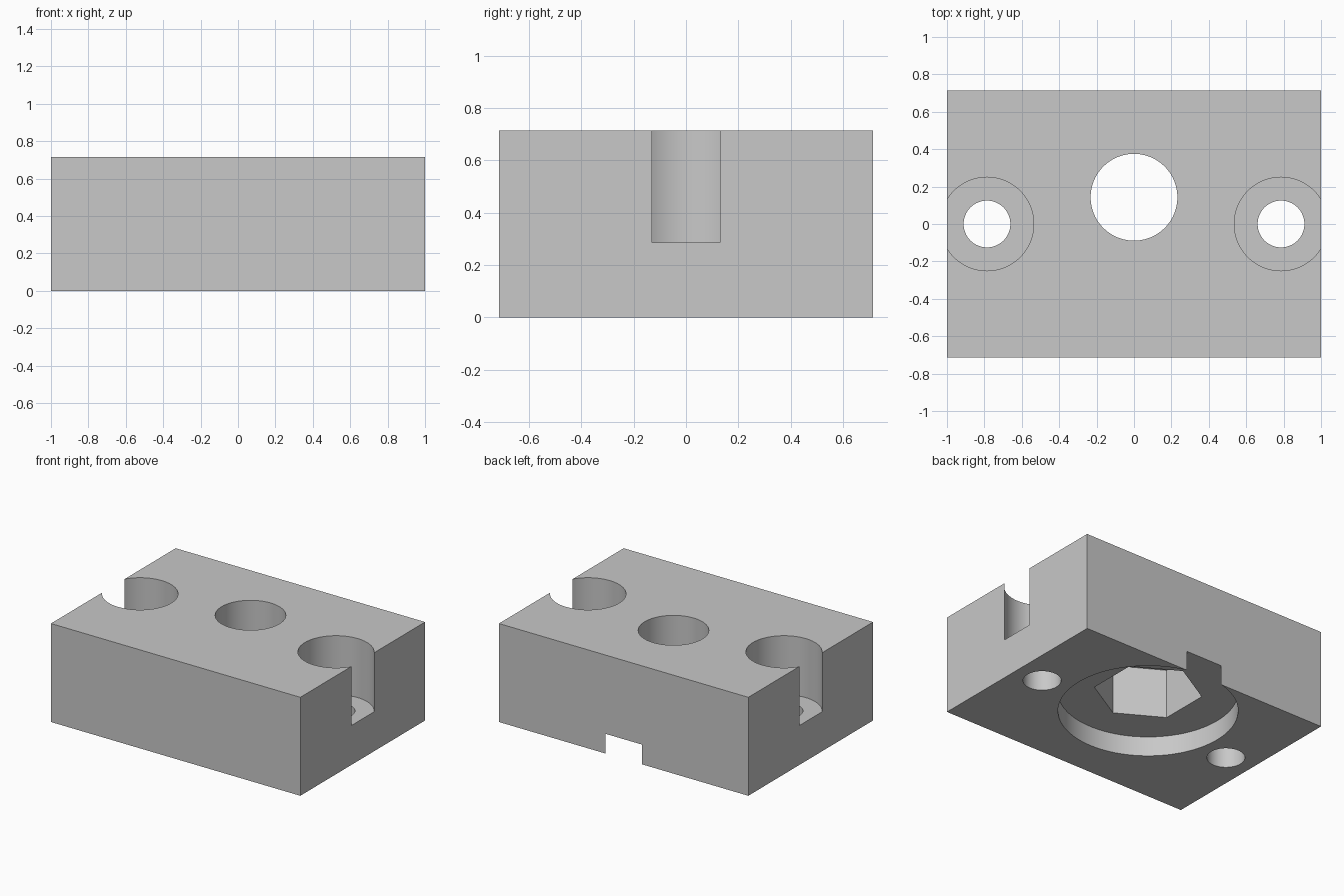
import bpy
import math

if "Cube" in bpy.data.objects:
    bpy.data.objects.remove(bpy.data.objects["Cube"], do_unlink=True)

WIDTH, DEPTH, HEIGHT = 2.0, 1.429, 0.714
BORE_X = 0.786      # screw hole offset from the centre
CENTRE_Y = 0.143    # shared axis of central hole, nut pocket and recess

# Material
grey = bpy.data.materials.new("plain grey")
grey.use_nodes = True
colour = (0.58, 0.58, 0.58, 1)
grey.diffuse_color = colour
grey.node_tree.nodes["Principled BSDF"].inputs["Base Color"].default_value = colour

# Main block
bpy.ops.mesh.primitive_cube_add(size=1, location=(0, 0, HEIGHT / 2))
block = bpy.context.object
block.name = "mounting_block"
block.scale = (WIDTH, DEPTH, HEIGHT)
bpy.ops.object.transform_apply(location=True, rotation=True, scale=True)
block.data.materials.append(grey)


def cut(name, x, y, radius, z0, z1, sides=96, turn=0):
    """Subtract an upright prism or cylinder from the block."""
    bpy.ops.mesh.primitive_cylinder_add(
        vertices=sides, radius=radius, depth=z1 - z0,
        location=(x, y, (z0 + z1) / 2), rotation=(0, 0, turn))
    cutter = bpy.context.object
    cutter.name = name
    cutter.hide_render = True
    cutter.data.materials.append(grey)
    mod = block.modifiers.new(name, 'BOOLEAN')
    mod.operation = 'DIFFERENCE'
    mod.solver = 'EXACT'
    mod.object = cutter
    bpy.ops.object.select_all(action='DESELECT')
    block.select_set(True)
    bpy.context.view_layer.objects.active = block
    bpy.ops.object.modifier_apply(modifier=name)
    bpy.data.objects.remove(cutter, do_unlink=True)


# Screw holes with counterbores that break out through the ends
for side in (-1, 1):
    cut("counterbore", side * BORE_X, 0, 0.25, 0.286, 1)
    cut("screw_hole", side * BORE_X, 0, 0.125, -0.2, 0.5)

# Underside recess (breaks out at the back), nut pocket and central hole
cut("round_recess", 0, CENTRE_Y, 0.59, -0.2, 0.143)
cut("hex_pocket", 0, CENTRE_Y, 0.357, -0.2, 0.5, sides=6)
cut("central_hole", 0, CENTRE_Y, 0.232, 0.3, 1)

bpy.ops.object.shade_smooth_by_angle(angle=math.radians(30))
